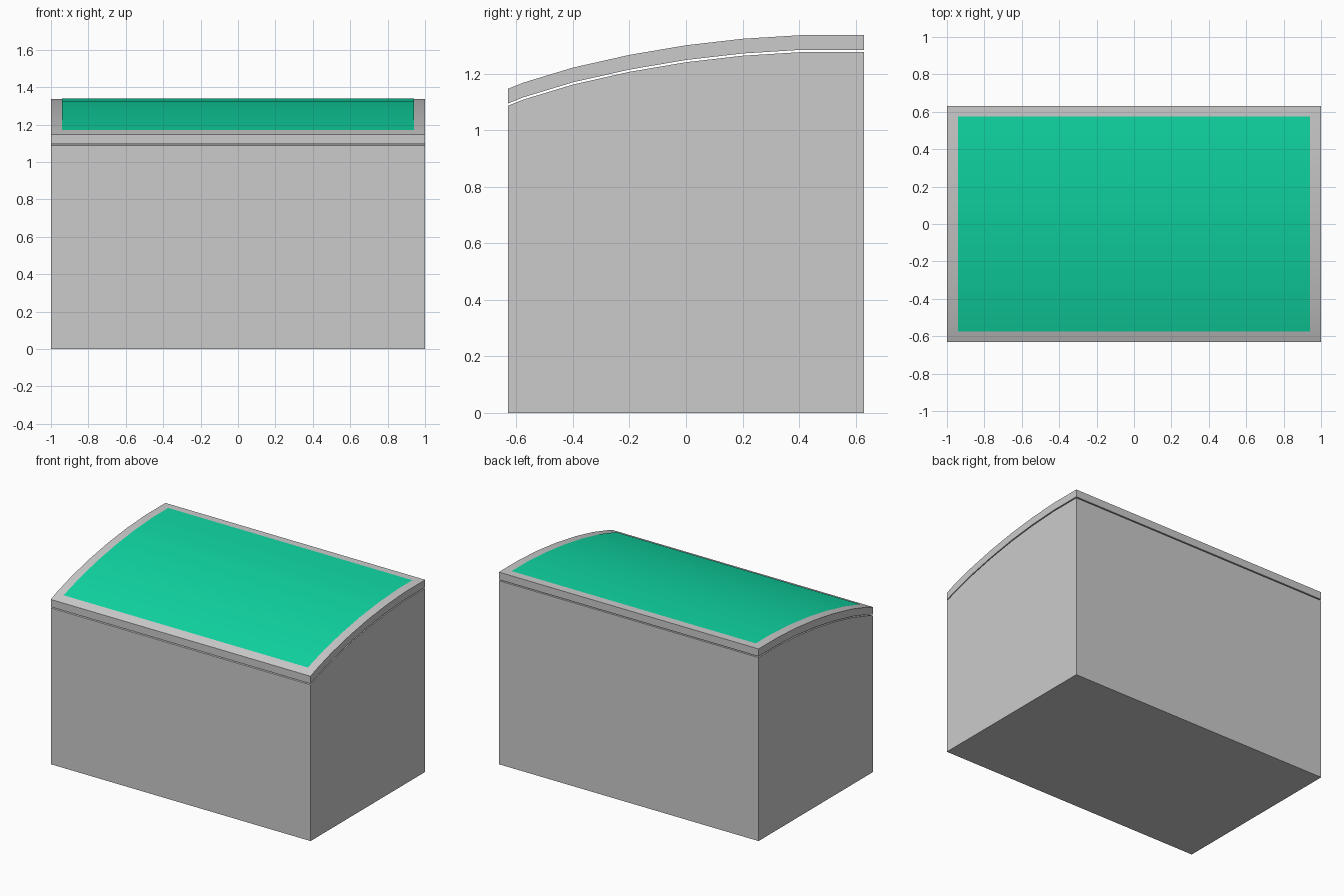
import bpy, bmesh

if "Cube" in bpy.data.objects:
    bpy.data.objects.remove(bpy.data.objects["Cube"])

# Side profile of the curved top (y, z)
PROFILE = [(-0.63, 1.147), (-0.575, 1.169), (-0.4, 1.222), (-0.2, 1.267), (0.0, 1.301),
           (0.2, 1.324), (0.41, 1.337), (0.575, 1.337), (0.63, 1.337)]


def make_part(name, section, half_width, closed=True):
    """Sweep a side section along x, with end caps when closed."""
    bm = bmesh.new()
    left, right = ([bm.verts.new((x, y, z)) for y, z in section]
                   for x in (-half_width, half_width))
    n = len(section)
    for i in range(n if closed else n - 1):
        j = (i + 1) % n
        bm.faces.new((left[i], right[i], right[j], left[j]))
    if closed:
        bm.faces.new(left)
        bm.faces.new(right[::-1])
        bmesh.ops.recalc_face_normals(bm, faces=bm.faces)
    mesh = bpy.data.meshes.new(name)
    bm.to_mesh(mesh)
    bm.free()
    obj = bpy.data.objects.new(name, mesh)
    bpy.context.collection.objects.link(obj)
    bpy.ops.object.select_all(action='DESELECT')
    obj.select_set(True)
    bpy.context.view_layer.objects.active = obj
    bpy.ops.object.shade_smooth_by_angle(angle=0.5)
    return obj


def shifted(dz, points=PROFILE):
    return [(y, z + dz) for y, z in points]


# Box body, its top following the lid with a narrow gap
make_part("body", shifted(-0.06) + [(0.63, 0.0), (-0.63, 0.0)], 1.0)

# Curved lid slab
make_part("lid", PROFILE + shifted(-0.052)[::-1], 1.0)

# Green panel set in the lid, leaving a grey rim
panel = make_part("lid_panel", shifted(0.002, PROFILE[1:-1]), 0.94, closed=False)
green = bpy.data.materials.new("green")
green.diffuse_color = (0.005, 0.69, 0.37, 1.0)
green.use_nodes = True
green.node_tree.nodes["Principled BSDF"].inputs["Base Color"].default_value = green.diffuse_color
panel.data.materials.append(green)
